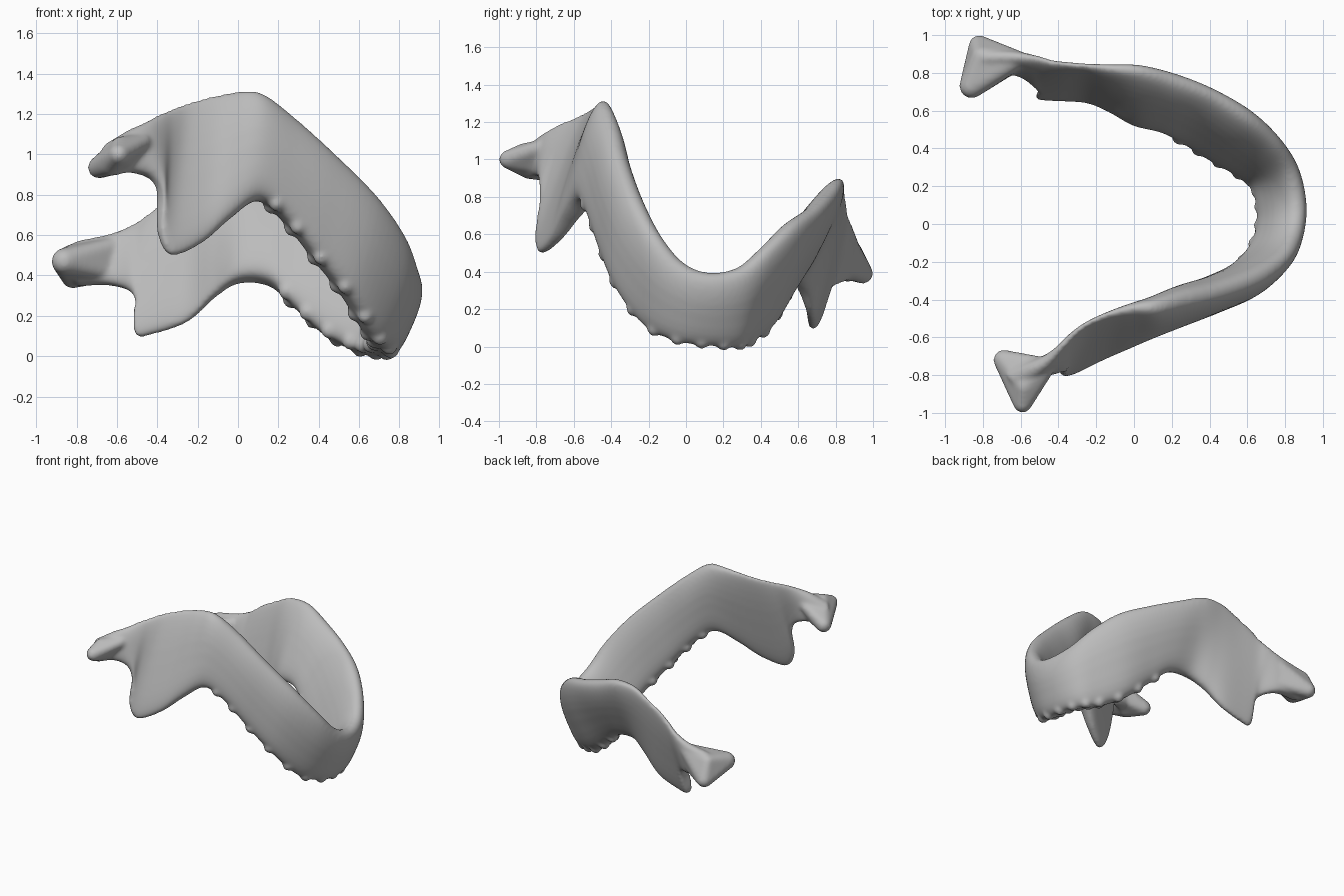
import bpy
import bmesh
import math
from mathutils import Vector, Matrix

default_cube = bpy.data.objects.get("Cube")
if default_cube:
    bpy.data.objects.remove(default_cube, do_unlink=True)

bone_grey = bpy.data.materials.new("bone_grey")
bone_grey.use_nodes = True
GREY = (0.5, 0.5, 0.5, 1)
bone_grey.diffuse_color = GREY
bone_grey.node_tree.nodes["Principled BSDF"].inputs["Base Color"].default_value = GREY

# Stations along the bone: border point, tooth-side point, half thickness (hundredths)
right_arm = [
    ((-64, -85, 105), (-64, -80, 90), 7),
    ((-54, -78, 112), (-54, -77, 91), 6),
    ((-46, -72, 116), (-43, -76, 88), 5),
    ((-39, -65, 120), (-38, -77, 79), 4),
    ((-32, -58, 123), (-39, -79, 61), 4),
    ((-24, -52, 126), (-33, -78, 50), 4),
    ((-12, -47, 129), (-18, -70, 56), 5),
    ((0, -44, 131), (-4, -62, 68), 7),
    ((12, -43, 130), (10, -53, 77), 9),
    ((28, -39, 118), (23, -46, 67), 10),
    ((47, -35, 101), (38, -39, 48), 10),
]
chin = [
    ((68, -27, 80), (53, -31, 29), 10),
    ((82, -16, 60), (64, -18, 11), 9),
    ((87, -3, 45), (70, -3, 4), 9),
    ((88, 12, 39), (70, 12, 2), 9),
    ((84, 29, 42), (66, 24, 1), 9),
    ((75, 44, 54), (57, 30, 3), 9),
]
left_arm = [
    ((61, 57, 66), (42, 39, 11), 10),
    ((42, 69, 74), (27, 47, 25), 9),
    ((22, 77, 82), (15, 53, 36), 9),
    ((4, 82, 89), (0, 56, 37), 8),
    ((-12, 83, 89), (-12, 62, 29), 6),
    ((-25, 84, 83), (-25, 66, 17), 4),
    ((-36, 85, 77), (-42, 67, 11), 4),
    ((-44, 86, 71), (-51, 68, 11), 4),
    ((-51, 88, 66), (-51, 73, 29), 4),
    ((-62, 89, 61), (-62, 82, 35), 5),
    ((-80, 89, 57), (-80, 84, 35), 6),
]
stations = [(Vector(t) / 100, Vector(b) / 100, w / 100)
            for t, b, w in right_arm + chin + left_arm]


def spline(a, b, c, d, t):
    """Smooth interpolation between b and c."""
    return (b * 2 + (c - a) * t + (a * 2 - b * 5 + c * 4 - d) * t * t
            + (b * 3 - a - c * 3 + d) * t ** 3) * 0.5


def station_at(s):
    last = len(stations) - 1
    i = min(int(s), last - 1)
    near = [stations[max(0, min(last, i + k))] for k in (-1, 0, 1, 2)]
    return [spline(*(n[j] for n in near), s - i) for j in range(3)]


def frame_at(s):
    """Border, tooth edge, half thickness and sideways direction."""
    top, low, half = station_at(s)
    ahead = station_at(min(s + 1.2, len(stations) - 1))
    behind = station_at(max(s - 1.2, 0))
    side = (ahead[0] - behind[0]).cross(top - low).normalized()
    return top, low, half, side


def add_ball(bm, centre, radii):
    return bmesh.ops.create_icosphere(
        bm, subdivisions=3, radius=1,
        matrix=Matrix.Translation(centre) @ Matrix.Diagonal((*radii, 1)))["verts"]


def add_hull(bm, balls):
    """Convex lump wrapped around a few balls."""
    lump = bmesh.new()
    for *centre, r in balls:
        add_ball(lump, centre, (r, r, r))
    verts = [bm.verts.new(v.co) for v in lump.verts]
    lump.free()
    bmesh.ops.convex_hull(bm, input=verts)
    bmesh.ops.delete(bm, geom=[v for v in verts if v.is_valid and not v.link_faces],
                     context="VERTS")


bm = bmesh.new()

# Condyles: flared heads that taper into the necks
add_hull(bm, [(-0.69, -0.72, 0.935, 0.055), (-0.59, -0.95, 1.0, 0.05),
              (-0.63, -0.84, 0.95, 0.055), (-0.58, -0.86, 1.04, 0.05),
              (-0.47, -0.78, 1.06, 0.04), (-0.50, -0.74, 1.04, 0.04),
              (-0.54, -0.76, 0.96, 0.04)])
add_hull(bm, [(-0.86, 0.73, 0.47, 0.065), (-0.82, 0.945, 0.39, 0.055),
              (-0.81, 0.89, 0.51, 0.05), (-0.62, 0.87, 0.54, 0.05),
              (-0.64, 0.85, 0.42, 0.05)])

# Body and both rami: one loft of rounded sections, thicker on the tooth side
SIDES, STEPS = 28, 6
rings = []
for k in range((len(stations) - 1) * STEPS + 1):
    top, low, half, side = frame_at(k / STEPS)
    centre, axis = (top + low) / 2, (top - low) / 2
    ring = []
    for j in range(SIDES):
        a = math.tau * j / SIDES
        c, s = math.cos(a), math.sin(a)
        up = math.copysign(abs(c) ** (0.8 if c > 0 else 0.65), c)
        out = math.copysign(abs(s) ** (0.85 if c > 0 else 0.6), s) * (1 - 0.15 * c)
        ring.append(bm.verts.new(centre + axis * up + side * half * out))
    rings.append(ring)
for r0, r1 in zip(rings, rings[1:]):
    for j in range(SIDES):
        n = (j + 1) % SIDES
        bm.faces.new((r0[j], r0[n], r1[n], r1[j]))
bm.faces.new(rings[0][::-1])
bm.faces.new(rings[-1])

# Scalloped tooth sockets along the tooth edge
SOCKETS = 14
for i in range(SOCKETS):
    top, low, half, side = frame_at(8.6 + i * 9.6 / (SOCKETS - 1))
    inward = (top - low).normalized()
    for sign in (-1, 1):
        spot = low + inward * 0.03 + side * half * 0.5 * sign
        add_ball(bm, spot, (0.042, 0.04, 0.045))

bmesh.ops.recalc_face_normals(bm, faces=bm.faces[:])
mesh = bpy.data.meshes.new("jaw_bone")
bm.to_mesh(mesh)
bm.free()
mesh.materials.append(bone_grey)
jaw = bpy.data.objects.new("jaw_bone", mesh)
bpy.context.collection.objects.link(jaw)

# Fuse the pieces into one smooth bone
fuse = jaw.modifiers.new("fuse", "REMESH")
fuse.mode = "VOXEL"
fuse.voxel_size = 0.012
fuse.use_smooth_shade = True
soften = jaw.modifiers.new("soften", "SMOOTH")
soften.factor = 0.5
soften.iterations = 10
for poly in mesh.polygons:
    poly.use_smooth = True
